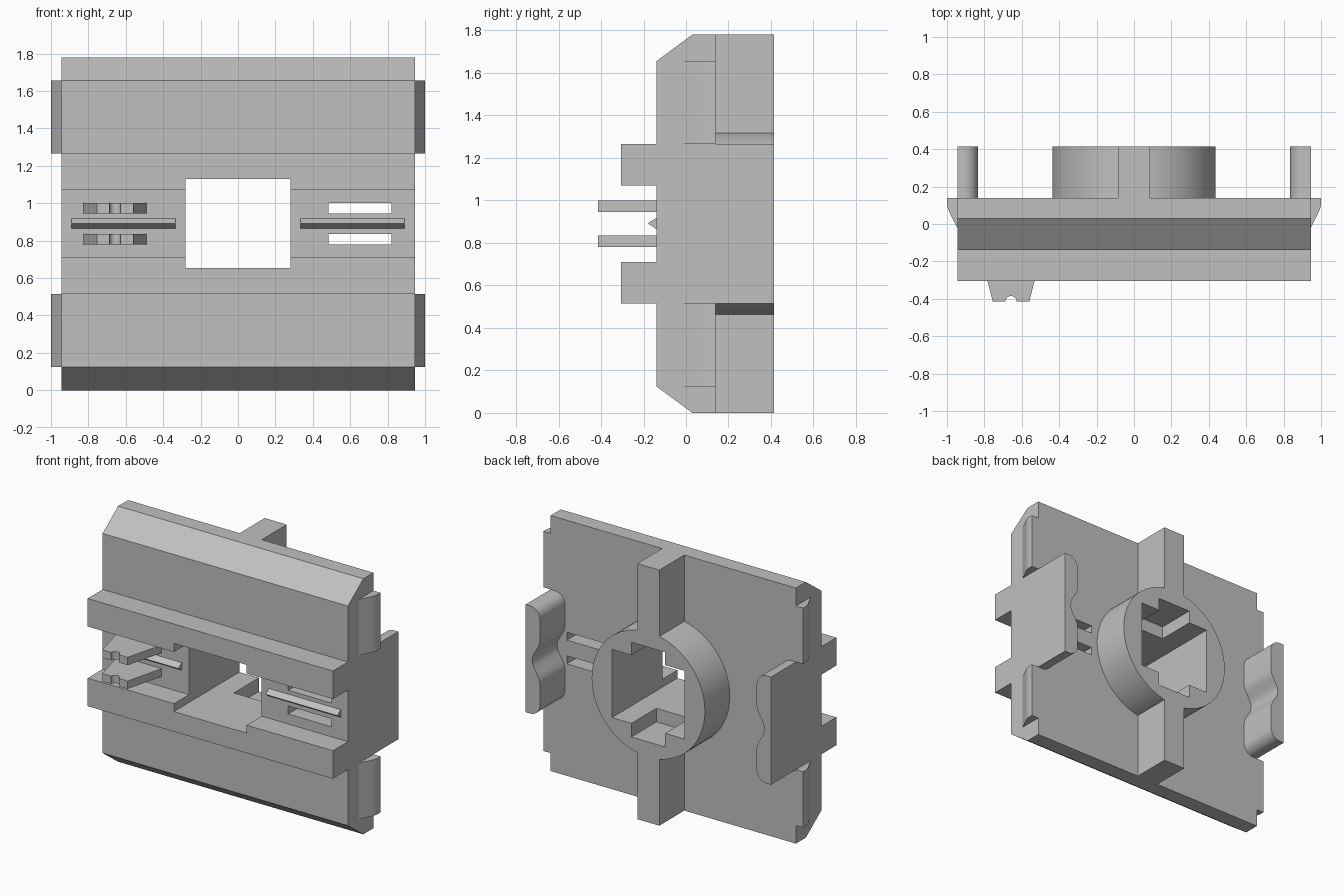
import bpy, bmesh, math
from mathutils import Vector

if "Cube" in bpy.data.objects:
    bpy.data.objects.remove(bpy.data.objects["Cube"], do_unlink=True)

grey = bpy.data.materials.new("plain grey")
grey.use_nodes = True
COLOUR = (0.53, 0.53, 0.53, 1)
grey.diffuse_color = COLOUR
grey.node_tree.nodes["Principled BSDF"].inputs["Base Color"].default_value = COLOUR

MID = 0.89  # height of the horizontal symmetry plane


def prism(name, outline, axis, start, end, smooth=False):
    """Extrude a 2D outline along an axis; the other two axes keep their order."""
    def place(p, d):
        c = list(p)
        c.insert("xyz".index(axis), d)
        return Vector(c)
    bm = bmesh.new()
    face = bm.faces.new([bm.verts.new(place(p, start)) for p in outline])
    new = bmesh.ops.extrude_face_region(bm, geom=[face])["geom"]
    shift = place((0, 0), end - start)
    bmesh.ops.translate(bm, vec=shift, verts=[g for g in new if isinstance(g, bmesh.types.BMVert)])
    bmesh.ops.recalc_face_normals(bm, faces=bm.faces)
    mesh = bpy.data.meshes.new(name)
    bm.to_mesh(mesh)
    bm.free()
    mesh.materials.append(grey)
    obj = bpy.data.objects.new(name, mesh)
    bpy.context.collection.objects.link(obj)
    if smooth:
        bpy.ops.object.select_all(action="DESELECT")
        obj.select_set(True)
        bpy.context.view_layer.objects.active = obj
        bpy.ops.object.shade_smooth_by_angle(angle=math.radians(30))
    return obj


def box(name, x0, x1, y0, y1, z0, z1):
    return prism(name, [(x0, z0), (x1, z0), (x1, z1), (x0, z1)], "y", y0, y1)


def cut(obj, cutter):
    cutter.hide_render = True
    mod = obj.modifiers.new("cut", "BOOLEAN")
    mod.operation, mod.solver, mod.object = "DIFFERENCE", "EXACT", cutter
    bpy.context.view_layer.objects.active = obj
    bpy.ops.object.modifier_apply(modifier=mod.name)
    bpy.data.objects.remove(cutter, do_unlink=True)


# Plate with chamfered ends and two front rails, as one profile
lower = [(0.14, 0), (0.03, 0), (-0.14, 0.125), (-0.14, 0.515),
         (-0.305, 0.515), (-0.305, 0.71), (-0.14, 0.71)]
profile = lower + [(y, 2 * MID - z) for y, z in reversed(lower)]
plate = prism("plate", profile, "x", -0.945, 0.945)
cut(plate, box("window_cutter", -0.28, 0.28, -0.5, 0.5, 0.655, 1.13))

# Through slots on the left side, matching clips on the right side
for label, z0, z1 in (("lower", 0.78, 0.835), ("upper", 0.945, 1.0)):
    cut(plate, box("slot_cutter", 0.485, 0.82, -0.5, 0.5, z0, z1))
    notch = [(-0.657 + 0.03 * math.cos(a), -0.415 + 0.03 * math.sin(a))
             for a in [math.pi * i / 10 for i in range(11)]]
    clip = [(-0.825, -0.14), (-0.755, -0.415)] + notch[::-1] + [(-0.56, -0.415), (-0.49, -0.14)]
    prism(label + "_clip", clip, "z", z0, z1, smooth=True)

# Round boss on the back with a keyed opening
circle = [(0.436 * math.cos(math.tau * i / 64), MID + 0.436 * math.sin(math.tau * i / 64))
          for i in range(64)]
boss = prism("back_boss", circle, "y", 0.14, 0.415, smooth=True)
cut(boss, box("window_cutter", -0.28, 0.28, 0, 0.5, 0.655, 1.13))
cut(boss, box("key_cutter", -0.13, 0.13, 0, 0.5, 0.56, 1.22))

# Vertical ribs above and below the boss
box("lower_rib", -0.085, 0.085, 0.14, 0.415, 0, 0.48)
box("upper_rib", -0.085, 0.085, 0.14, 0.415, 2 * MID - 0.48, 2 * MID)


def arm_outline(side):
    """Flat outside, rounded inner corners and a smooth dip at mid height."""
    half, r, inner, outer = 0.375, 0.075, 0.835, 0.945
    pts = []
    for i in range(9):
        a = math.pi / 2 * i / 8
        pts.append((inner + r - r * math.sin(a), half - r + r * math.cos(a)))
    for i in range(17):
        t = 1 - i / 8
        pts.append((inner + 0.03 * (1 + math.cos(math.pi * t)), 0.15 * t))
    pts += [(x, -z) for x, z in reversed(pts[:9])]
    pts += [(outer, -half), (outer, half)]
    return [(side * x, MID + z) for x, z in pts]


for label, side in (("left", 1), ("right", -1)):
    # Back grip arm
    prism(label + "_grip_arm", arm_outline(side), "y", 0.14, 0.415, smooth=True)
    # Small ridge on the front
    prism(label + "_front_ridge", [(-0.14, 0.865), (-0.18, 0.892), (-0.14, 0.918)],
          "x", side * 0.335, side * 0.89)
    # Side wings swelling out of the plate edge
    wing = [(side * x, y) for x, y in
            ((0.93, 0.14), (0.93, -0.02), (0.945, -0.02), (0.988, 0.065),
             (0.997, 0.088), (1.0, 0.11), (1.0, 0.14))]
    prism(label + "_lower_wing", wing, "z", 0.125, 0.515, smooth=True)
    prism(label + "_upper_wing", wing, "z", 2 * MID - 0.515, 2 * MID - 0.125, smooth=True)
